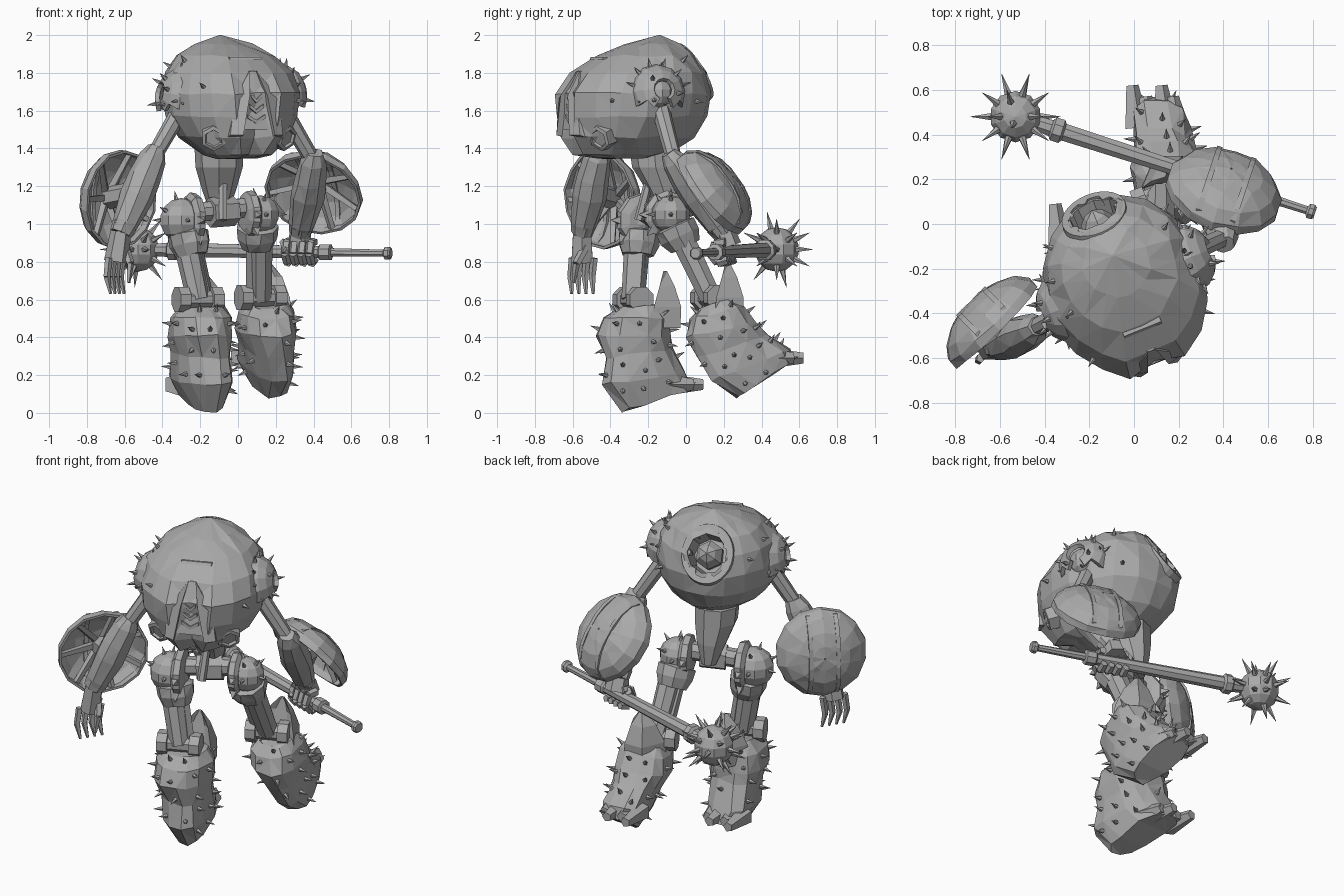
import bpy, bmesh, math, random
from mathutils import Vector, Matrix

random.seed(4)
if "Cube" in bpy.data.objects:
    bpy.data.objects.remove(bpy.data.objects["Cube"])

grey = bpy.data.materials.new("grey_metal")
grey.use_nodes = True
grey.diffuse_color = (0.4, 0.4, 0.4, 1)
grey.node_tree.nodes["Principled BSDF"].inputs["Base Color"].default_value = (0.4, 0.4, 0.4, 1)


def finish(name, bm, matrix=None):
    if matrix:
        bm.transform(matrix)
    bmesh.ops.recalc_face_normals(bm, faces=bm.faces)
    mesh = bpy.data.meshes.new(name)
    bm.to_mesh(mesh)
    bm.free()
    mesh.materials.append(grey)
    obj = bpy.data.objects.new(name, mesh)
    bpy.context.collection.objects.link(obj)
    return obj


def aim(origin, direction):
    return Matrix.Translation(origin) @ Vector(direction).to_track_quat('Z', 'Y').to_matrix().to_4x4()


def skin(name, rings, matrix=None, jitter=0, caps=True):
    """Loft through rings of points that have equal counts."""
    bm = bmesh.new()
    loops = []
    for ring in rings:
        size = (Vector(ring[0]) - Vector(ring[len(ring) // 2])).length
        j = jitter if size > .06 else 0
        loops.append([bm.verts.new(Vector(p) + Vector([random.uniform(-j, j) for _ in p])) for p in ring])
    for a, b in zip(loops, loops[1:]):
        for i in range(len(a)):
            j = (i + 1) % len(a)
            bm.faces.new((a[i], a[j], b[j], b[i]))
    if caps:
        bm.faces.new(loops[0])
        bm.faces.new(loops[-1])
    if jitter:
        bmesh.ops.triangulate(bm, faces=bm.faces[:])
    return finish(name, bm, matrix)


def lathe(name, origin, direction, profile, n=8, jitter=0, caps=True):
    """Profile is (radius, height) along the direction."""
    rings = [[(r * math.cos((i + .5) * math.tau / n), r * math.sin((i + .5) * math.tau / n), h)
              for i in range(n)] for r, h in profile]
    return skin(name, rings, aim(origin, direction), jitter, caps)


def rod(name, a, b, r1, r2=None, n=6):
    d = Vector(b) - Vector(a)
    return lathe(name, a, d, [(r1, 0), (r2 or r1, d.length)], n)


def ball(name, centre, r):
    bm = bmesh.new()
    bmesh.ops.create_uvsphere(bm, u_segments=10, v_segments=7, radius=r)
    return finish(name, bm, Matrix.Translation(centre))


def spikes(name, obj, count, length, width, rule=lambda c, n: True):
    """Cones standing on well spread faces of a part."""
    pool = [(f.center.copy(), f.normal.copy()) for f in obj.data.polygons if rule(f.center, f.normal)]
    chosen = [random.choice(pool)]
    while len(chosen) < min(count, len(pool)):
        chosen.append(max(pool, key=lambda p: min((p[0] - q[0]).length for q in chosen)))
    bm = bmesh.new()
    for c, n in chosen:
        bmesh.ops.create_cone(bm, cap_ends=True, segments=5, radius1=width, radius2=0.001, depth=length,
                              matrix=aim(c + n * length * .42, n))
    return finish(name, bm)


# Torso: faceted shell with a groove down the front, narrowing at the lower back
YAW = Matrix.Translation((-.042, -.27, 0)) @ Matrix.Rotation(math.radians(22), 4, 'Z')
TURN = YAW.to_3x3()
N = 18


def torso_ring(z, cy, rx, ry, groove):
    ring = []
    for i in range(N):
        a = i * math.tau / N - math.pi / 2
        k = {0: 1 - groove, 1: 1.03, N - 1: 1.03}.get(i, 1)
        taper = 1 - groove * .5 * max(0, math.sin(a))
        ring.append((rx * k * taper * math.cos(a), cy + ry * k * math.sin(a), z))
    return ring


torso = skin("torso", [torso_ring(*r) for r in (
    (1.35, -.06, .12, .15, .5), (1.37, -.08, .18, .25, .35), (1.46, -.04, .29, .36, .2),
    (1.57, -.01, .35, .405, .15), (1.69, 0, .37, .41, .1), (1.8, .025, .335, .355, .04),
    (1.89, .06, .26, .255, 0), (1.95, .1, .15, .15, 0), (2.0, .14, .006, .006, 0))], YAW, .007)
spikes("torso_spikes", torso, 14, .05, .014,
       lambda c, n: 1.62 < c.z < 1.87 and abs((YAW.inverted() @ c).x) > .24)

# Front panel with chevrons, edge plates and vents
skin("front_panel", [[(-.012, -.32, 1.81), (.012, -.32, 1.81), (.012, -.28, 1.81), (-.012, -.28, 1.81)],
                     [(-.08, -.38, 1.5), (.08, -.38, 1.5), (.08, -.3, 1.5), (-.08, -.3, 1.5)]], YAW)
for k in range(3):
    for s in (-1, 1):
        z, w = 1.67 - .055 * k, .03 + .01 * k
        skin("chevron", [[(0, y, z - .03), (0, y, z - .01), (s * w, y, z + .02), (s * w, y, z)]
                         for y in (-.335, -.378)], YAW)
for s in (-1, 1):
    skin("front_plate", [[(s * x, y, z) for x, y, z in outline] for outline in (
        [(.02, -.325, 1.81), (.05, -.405, 1.68), (.09, -.412, 1.47), (.15, -.375, 1.47), (.13, -.385, 1.66)],
        [(.02, -.28, 1.81), (.05, -.34, 1.68), (.09, -.31, 1.45), (.15, -.31, 1.45), (.13, -.32, 1.66)])], YAW)
    lathe("vent", YAW @ Vector((s * .2, -.27, 1.46)), TURN @ Vector((s * .4, -.8, -.3)),
          [(.075, -.04), (.07, .025), (.05, .03), (.045, .015)], 6)
skin("brow_ridge", [[(s * .09, -.225, 1.87), (s * .09, -.215, 1.885), (s * .09, -.18, 1.88)] for s in (-1, 1)], YAW)

# Rear port: recess cut in the shell, toothed collar and pointed core
port = YAW @ Vector((-.01, .31, 1.79))
port_dir = (TURN @ Vector((0, .85, .52))).normalized()
cutter = lathe("port_cutter", port, port_dir, [(.1, -.09), (.135, .2)], 9)
cutter.hide_render = True
cutter.display_type = 'WIRE'
cutter.hide_set(True)
cut = torso.modifiers.new("port_recess", 'BOOLEAN')
cut.operation, cut.object = 'DIFFERENCE', cutter
lathe("port_core", port, port_dir, [(.075, -.1), (.085, -.02), (.05, .03), (.004, .06)], 6)
side = port_dir.cross((0, 0, 1)).normalized()
up = side.cross(port_dir).normalized()
rim = []
for k in range(28):
    a = k * math.tau / 28
    d = side * math.cos(a) + up * math.sin(a) * 1.15
    r = .095 if k % 4 == 0 else .12
    rim.append([port + port_dir * h + d * q for q, h in ((r, -.03), (r, .04), (.15, .04), (.16, -.04))])
skin("port_collar", rim + rim[:1], None, 0, False)

# Waist and pelvis
skin("waist", [[(x + w * math.cos(i * math.tau / 8), y + w * math.sin(i * math.tau / 8), z) for i in range(8)]
               for x, y, z, w in ((-.1, -.17, 1.4, .13), (-.1, -.16, 1.3, .125), (-.1, -.12, 1.18, .09),
                                  (-.1, -.09, 1.05, .045))])
rod("pelvis_bar", (-.24, -.22, 1.06), (.08, -.09, 1.09), .055, n=8)
rod("pelvis_block", (-.15, -.19, 1.06), (-.02, -.12, 1.07), .08, n=6)
rod("waist_piston", (-.08, -.25, 1.02), (-.08, -.2, 1.21), .025)


# Legs
def boot_ring(cx, skew, y0, z0, y1, z1, w, n=12):
    """Squarish tilted section, wider at the heel than at the toe."""
    ring = []
    for i in range(n):
        a = (i + .5) * math.tau / n
        c, s = [math.copysign(abs(t) ** .75, t) for t in (math.cos(a), math.sin(a))]
        ring.append((cx + w * c * (1 + .12 * s) - skew * (y1 - y0) * s,
                     (y0 + y1) / 2 + (y1 - y0) / 2 * s, (z0 + z1) / 2 + (z1 - z0) / 2 * s))
    return ring


def leg(tag, hip, knee, r, boot_x, rings, flap):
    hip, knee = Vector(hip), Vector(knee)
    axis = Vector((.93, .37, 0))
    inward = axis if hip.x < 0 else -axis
    joint = ball(tag + "_hip_ball", hip, r)
    spikes(tag + "_hip_spikes", joint, 7, .05, .014, lambda c, n: n.z > -.1 and n.dot(inward) < .4)
    lathe(tag + "_hip_guard", hip + inward * .05, inward,
          [(r, -.02), (r * 1.25, 0), (r * 1.2, .035), (r * .8, .05)], 10)
    for k in range(5):
        a = math.pi + k * math.pi / 4
        d = Vector((-.37, .93, 0)) * math.cos(a) + Vector((0, 0, 1)) * math.sin(a)
        rod(tag + "_guard_tooth", hip + inward * .06 + d * r * 1.1, hip + inward * .06 + d * r * 1.55, .03, .002, 4)
    lathe(tag + "_thigh_collar", hip + inward * .02, knee - hip,
          [(.09, .06), (.112, .07), (.11, .13), (.085, .19), (.06, .19)], 9, .004)
    rod(tag + "_thigh", hip.lerp(knee, .15), knee, .07, .062, 8)
    rod(tag + "_thigh_strut", hip.lerp(knee, .3) + inward * .065, knee + inward * .06, .025, .03, 4)
    rod(tag + "_knee_axle", knee - axis * .12, knee + axis * .12, .05, n=8)
    for s in (-1, 1):
        rod(tag + "_knee_lug", knee + axis * s * .065, knee + axis * s * .125, .072, n=8)
    skews = (.14, .14, .12, .06, .03, 0)
    boot = skin(tag + "_boot", [boot_ring(boot_x, k, *ring) for k, ring in zip(skews, rings)], None, .008)
    spikes(tag + "_boot_spikes", boot, 36, .055, .015, lambda c, n: n.z > -.45 and c.z > .1)
    # Raised flap behind the knee and lobed, ridged heel
    fy, fz = flap
    skin(tag + "_boot_flap", [[(boot_x + x * w, fy + y, fz - h) for x, y in
                               ((-1, y0), (-.5, y1), (.5, y1), (1, y0), (.5, y0 + .02), (-.5, y0 + .02))]
                              for w, y0, y1, h in ((.13, -.07, .08, .3), (.12, -.06, .085, .19),
                                                   (.08, -.03, .05, .08), (.015, -.01, .01, 0))])
    heel_y, heel_z, w = rings[0][2:]
    for s, reach in ((-.9, .05), (-.3, 0), (.4, .05), (.9, 0)):
        x = boot_x - .055 + s * w
        rod(tag + "_heel_ridge", (x, heel_y - .14, heel_z + .02), (x - .02, heel_y + reach, heel_z + .02), .06, .03, 5)


leg("right", (-.3, -.25, 1.02), (-.21, -.28, .6), .118, -.19,
    ((-.34, .005, .04, .13, .1), (-.45, .15, .0, .21, .15), (-.43, .29, -.07, .34, .145),
     (-.475, .41, -.08, .4, .165), (-.44, .5, -.09, .5, .155), (-.36, .56, -.13, .57, .11)), (-.11, .75))
leg("left", (.12, -.08, 1.05), (.12, .13, .61), .102, .155,
    ((.27, .08, .57, .27, .1), (.13, .17, .56, .34, .13), (.06, .29, .44, .42, .135),
     (0, .4, .37, .48, .16), (.02, .5, .31, .56, .145), (.07, .55, .24, .6, .11)), (.22, .8))


# Arms, shoulders and shields
DOME = [(.255, -.02), (.255, .02), (.22, .07), (.15, .11), (.07, .13), (.004, .135)]


def dome_height(r):
    for (r0, h0), (r1, h1) in zip(DOME[1:], DOME[2:]):
        if r1 <= r <= r0:
            return h0 + (h1 - h0) * (r0 - r) / (r0 - r1)
    return DOME[1][1]


def shield(tag, centre, normal):
    centre, normal = Vector(centre), Vector(normal).normalized()
    dome = lathe(tag + "_shield", centre, normal, DOME, 14, .004, False)
    wall = dome.modifiers.new("thickness", 'SOLIDIFY')
    wall.thickness, wall.offset = .015, 0
    frame = aim(centre, normal)
    for k in range(7):
        d = Vector((math.cos(k * math.tau / 7), math.sin(k * math.tau / 7), 0))
        rod(tag + "_shield_rib", frame @ (d * .04 + Vector((0, 0, .08))), frame @ (d * .245), .024, .018, 4)
    # Raised bands over the outside
    for x in (-.08, .08):
        path = [(y, dome_height(math.hypot(x, y))) for y in (-.235, -.2, -.13, -.06, .06, .13, .2, .235)]
        skin(tag + "_shield_band", [[(x - .012, y, z - .02), (x + .012, y, z - .02), (x + .012, y, z + .016),
                                     (x - .012, y, z + .016)] for y, z in path], frame)


def arm(tag, shoulder, socket, elbow, wrist, normal, centre):
    shoulder, elbow, wrist = Vector(shoulder), Vector(elbow), Vector(wrist)
    s = 1 if shoulder.x > 0 else -1
    out = Vector((.93 * s, .37 * s, .2)).normalized()
    ball(tag + "_shoulder_joint", shoulder - out * .03, .085)
    bm = bmesh.new()
    bmesh.ops.create_uvsphere(bm, u_segments=12, v_segments=8, radius=.155)
    bmesh.ops.scale(bm, verts=bm.verts, vec=(1, 1, .75))
    bm.transform(aim(shoulder - out * .035, out))
    low = [f for f in bm.faces if f.calc_center_median().z < shoulder.z - .06
           or (f.calc_center_median() - shoulder).dot(out) > .065]
    bmesh.ops.delete(bm, geom=low, context='FACES')
    guard = finish(tag + "_shoulder_guard", bm)
    spikes(tag + "_shoulder_spikes", guard, 9, .05, .014, lambda c, n: n.dot(out) > 0)
    guard.modifiers.new("thickness", 'SOLIDIFY').thickness = .025
    rod(tag + "_upper_arm", socket, elbow, .05, .042, 8)
    d = wrist - elbow
    lathe(tag + "_forearm", elbow, d, [(.045, -.06), (.07, 0), (.085, .12), (.09, .22), (.07, d.length - .06),
                                       (.055, d.length)], 8, .005)
    rod(tag + "_wrist_cuff", wrist - d * .12, wrist, .07, .06, 7)
    rod(tag + "_shield_mount", elbow.lerp(wrist, .45), Vector(centre) + Vector(normal) * .08, .06, n=6)
    shield(tag, centre, normal)


arm("right", (-.35, -.39, 1.68), (-.26, -.37, 1.68), (-.45, -.47, 1.35), (-.62, -.55, .95),
    (-.7, .7, .1), (-.63, -.445, 1.13))
arm("left", (.275, -.14, 1.7), (.2, -.15, 1.67), (.4, -.06, 1.33), (.33, .2, .95),
    (.25, .75, .6), (.4, .14, 1.165))

# Open right hand
rod("right_palm", (-.62, -.55, .96), (-.645, -.55, .8), .055, .065, 6)
for k in range(4):
    a = Vector((-.685 + .024 * k, -.6 + .038 * k, .82))
    b = a + Vector((-.01, -.01, -.1))
    rod("right_finger_base", a, b, .021, .019, 5)
    rod("right_finger_tip", b, b + Vector((.02, .005, -.09)), .019, .008, 5)
rod("right_thumb_base", (-.6, -.53, .88), (-.57, -.58, .79), .024, .022, 5)
rod("right_thumb_tip", (-.57, -.58, .79), (-.58, -.595, .69), .02, .01, 5)

# Spiked mace
tail, head = Vector((.81, .05, .845)), Vector((-.53, .48, .865))
along = (head - tail).normalized()
lathe("mace_shaft", tail, along, [(.028, 0), (.036, .01), (.036, .03), (.02, .04), (.024, .33), (.045, .335), (.045, .39),
                                  (.034, .4), (.042, 1.18), (.058, 1.19), (.058, 1.23), (.04, 1.24), (.03, 1.4)], 8)
mace = ball("mace_head", head, .118)
spikes("mace_spikes", mace, 26, .1, .018)

# Left fist closed round the shaft
grip = tail.lerp(head, .36)
rod("left_palm", (.33, .2, .96), grip + Vector((0, .02, .03)), .06, .07, 6)
across = Vector((along.y, -along.x, 0))
for k in range(4):
    c = grip + along * (.045 * k - .07)
    loop = [c + across * .055 * math.cos(t * 1.1) + Vector((0, 0, .06)) * math.sin(t * 1.1) for t in range(1, 6)]
    for p, q in zip(loop, loop[1:]):
        rod("left_finger", p, q, .024, .022, 5)
rod("left_thumb", grip + along * .09 + Vector((0, 0, .05)), grip + along * .05 - across * .07, .024, .015, 5)
